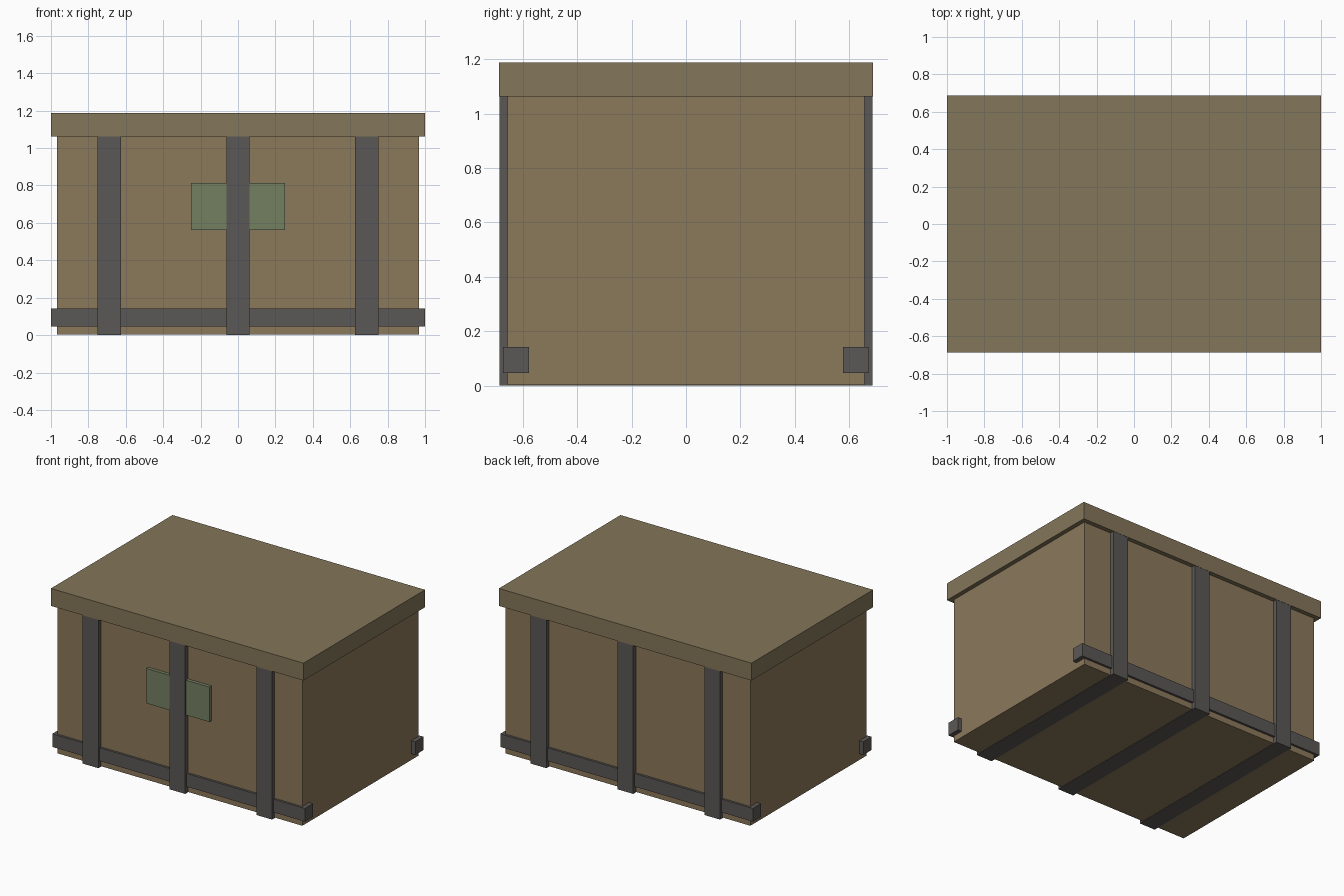
import bpy

if "Cube" in bpy.data.objects:
    bpy.data.objects.remove(bpy.data.objects["Cube"])


def material(name, rgb):
    m = bpy.data.materials.new(name)
    m.diffuse_color = (*rgb, 1)
    m.use_nodes = True
    m.node_tree.nodes["Principled BSDF"].inputs["Base Color"].default_value = m.diffuse_color
    return m


WOOD = material("wood", (0.26, 0.19, 0.105))
LID_WOOD = material("lid_wood", (0.23, 0.18, 0.10))
IRON = material("iron", (0.105, 0.098, 0.092))
GREEN = material("green_plate", (0.175, 0.215, 0.12))


def box(name, x, y, z, mat):
    """Box from (min, max) ranges on each axis."""
    ranges = (x, y, z)
    bpy.ops.mesh.primitive_cube_add(size=1, location=[(a + b) / 2 for a, b in ranges])
    ob = bpy.context.object
    ob.name = name
    ob.scale = [b - a for a, b in ranges]
    bpy.ops.object.transform_apply(location=False, rotation=False, scale=True)
    ob.data.materials.append(mat)
    return ob


# Crate body and overhanging lid
box("body", (-0.969, 0.969), (-0.656, 0.656), (0.003, 1.0625), WOOD)
box("lid", (-1, 1), (-0.6875, 0.6875), (1.0625, 1.1875), LID_WOOD)

# Vertical straps running under the crate and up both long sides
for side, cx in (("left", -0.6875), ("middle", 0), ("right", 0.6875)):
    box(f"strap_{side}", (cx - 0.0625, cx + 0.0625), (-0.686, 0.686), (0, 1.0625), IRON)

# Carrying rails low on the front and back
for side, cy in (("front", -0.625), ("back", 0.625)):
    box(f"rail_{side}", (-1, 1), (cy - 0.047, cy + 0.047), (0.047, 0.141), IRON)

# Plate behind the middle strap on the front
box("front_plate", (-0.25, 0.25), (-0.68, -0.64), (0.5625, 0.8125), GREEN)
